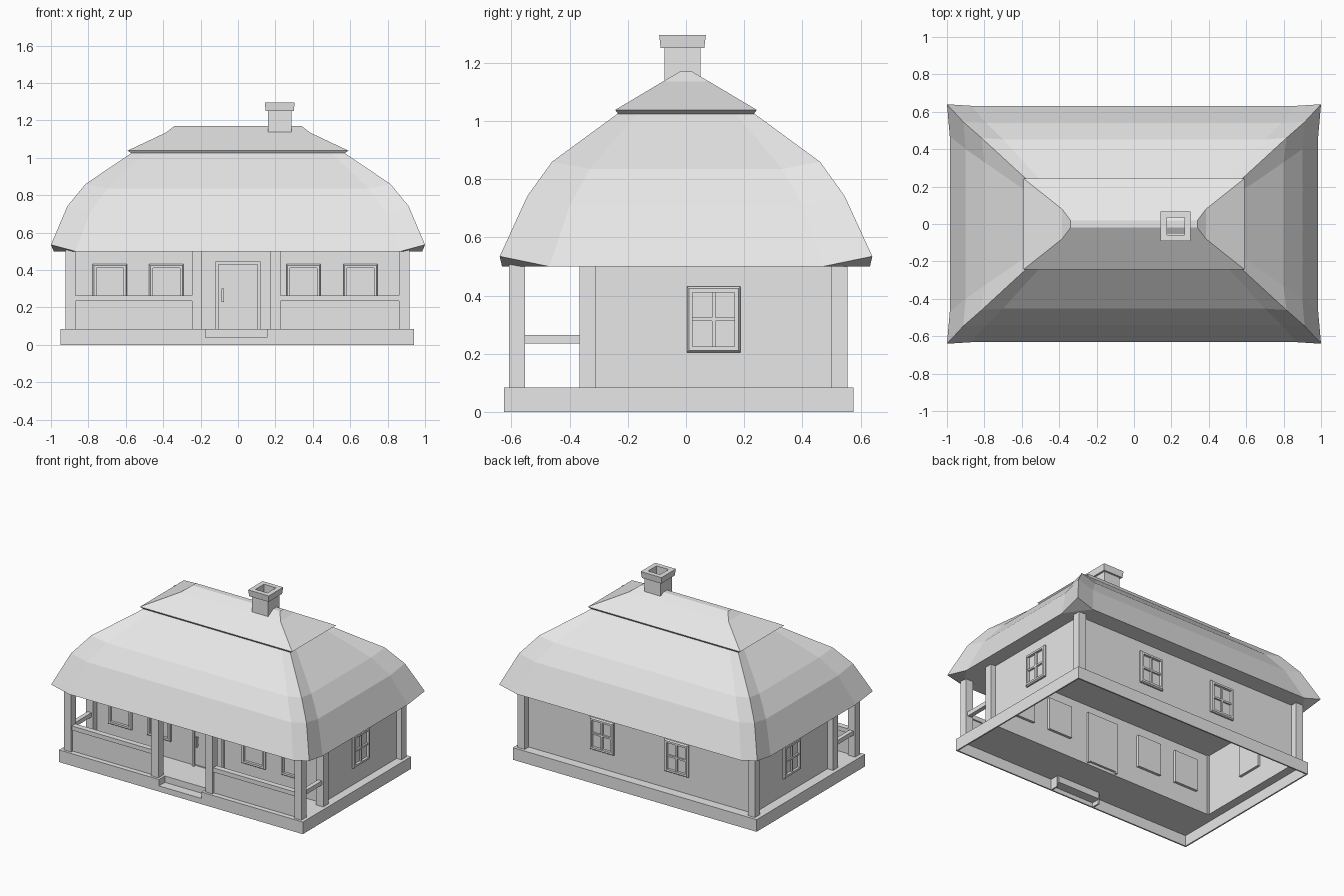
import bpy, bmesh
from math import pi

if "Cube" in bpy.data.objects:
    bpy.data.objects.remove(bpy.data.objects["Cube"], do_unlink=True)

plaster = bpy.data.materials.new("light grey")
plaster.use_nodes = True
grey = (0.8, 0.8, 0.8, 1)
plaster.diffuse_color = grey
plaster.node_tree.nodes["Principled BSDF"].inputs["Base Color"].default_value = grey


def finish(name, bm, location=(0, 0, 0), turn=0):
    mesh = bpy.data.meshes.new(name)
    bmesh.ops.recalc_face_normals(bm, faces=bm.faces)
    bm.to_mesh(mesh)
    bm.free()
    mesh.materials.append(plaster)
    obj = bpy.data.objects.new(name, mesh)
    obj.location = location
    obj.rotation_euler.z = turn
    bpy.context.collection.objects.link(obj)
    return obj


def add_box(bm, x0, x1, y0, y1, z0, z1):
    verts = bmesh.ops.create_cube(bm, size=1)["verts"]
    for v in verts:
        v.co.x = x1 if v.co.x > 0 else x0
        v.co.y = y1 if v.co.y > 0 else y0
        v.co.z = z1 if v.co.z > 0 else z0
    return verts


def boxes(name, parts, **place):
    bm = bmesh.new()
    for part in parts:
        add_box(bm, *part)
    return finish(name, bm, **place)


def add_rings(bm, rings, cap_bottom=False, cap_top=False):
    """Skin a stack of closed rings that share a point count."""
    loops = [[bm.verts.new(p) for p in ring] for ring in rings]
    for low, high in zip(loops, loops[1:]):
        for i in range(len(low)):
            j = (i + 1) % len(low)
            bm.faces.new((low[i], low[j], high[j], high[i]))
    if cap_bottom:
        bm.faces.new(loops[0][::-1])
    if cap_top:
        bm.faces.new(loops[-1])
    return loops


def rectangle(hx, hy, z, cx=0, cy=0):
    return [(cx + sx * hx, cy + sy * hy, z)
            for sx, sy in ((-1, -1), (1, -1), (1, 1), (-1, 1))]


# Key dimensions
LEFT, RIGHT, FRONT, BACK = -0.95, 0.94, -0.625, 0.575
FLOOR, EAVE, SKIN = 0.085, 0.5, 0.01
WALL_X, WALL_FRONT, WALL_BACK = 0.88, -0.32, 0.51
STEP_L, STEP_R, STEP_BACK, STEP_Z = -0.175, 0.155, -0.56, 0.04

# Hollow plinth with porch deck, open underneath the house
UNDER = FLOOR - SKIN
boxes("plinth", [
    (LEFT, LEFT + SKIN, FRONT, BACK, 0, FLOOR),
    (RIGHT - SKIN, RIGHT, FRONT, BACK, 0, FLOOR),
    (LEFT, RIGHT, BACK - SKIN, BACK, 0, FLOOR),
    (LEFT, STEP_L, FRONT, FRONT + SKIN, 0, FLOOR),
    (STEP_R, RIGHT, FRONT, FRONT + SKIN, 0, FLOOR),
    (LEFT, STEP_L, FRONT, WALL_FRONT, UNDER, FLOOR),
    (STEP_R, RIGHT, FRONT, WALL_FRONT, UNDER, FLOOR),
    (STEP_L, STEP_R, STEP_BACK, WALL_FRONT, UNDER, FLOOR),
    (LEFT, RIGHT, WALL_BACK, BACK, UNDER, FLOOR),
    (LEFT, -WALL_X, WALL_FRONT, WALL_BACK, UNDER, FLOOR),
    (WALL_X, RIGHT, WALL_FRONT, WALL_BACK, UNDER, FLOOR)])

boxes("entrance_step", [
    (STEP_L, STEP_R, FRONT, STEP_BACK, STEP_Z - SKIN, STEP_Z),
    (STEP_L, STEP_R, FRONT, FRONT + SKIN, 0, STEP_Z),
    (STEP_L, STEP_R, STEP_BACK, STEP_BACK + SKIN, STEP_Z - SKIN, FLOOR),
    (STEP_L - SKIN, STEP_L, FRONT, STEP_BACK, 0, FLOOR),
    (STEP_R, STEP_R + SKIN, FRONT, STEP_BACK, 0, FLOOR)])

# House walls, an open shell
bm = bmesh.new()
middle, half = (WALL_FRONT + WALL_BACK) / 2, (WALL_BACK - WALL_FRONT) / 2
add_rings(bm, [rectangle(WALL_X, half, z, cy=middle) for z in (UNDER, EAVE)])
finish("house_walls", bm)

# Posts
POST = 0.055
for name, y in (("front", -0.608), ("porch_back", -0.365), ("rear", 0.5)):
    for side, x in (("right", -0.923), ("left", 0.862)):
        boxes(f"{name}_{side}_post", [(x, x + POST, y, y + POST, UNDER, EAVE + 0.03)])
for side, x in (("right", -0.247), ("left", 0.173)):
    boxes(f"entrance_{side}_post", [(x, x + POST, -0.608, -0.608 + POST, UNDER, EAVE)])

# Porch parapets and side rails
RAIL = 0.265
for side, x0, x1 in (("right", -0.87, -0.245), ("left", 0.225, 0.865)):
    boxes(f"parapet_{side}", [(x0, x1, -0.59, -0.57, UNDER, RAIL - 0.03),
                              (x0, x1, -0.6, -0.56, RAIL - 0.03, RAIL)])
for side, x in (("right", -0.91), ("left", 0.875)):
    boxes(f"side_rail_{side}", [(x, x + 0.03, -0.555, -0.36, RAIL - 0.03, RAIL)])


# Windows: bevelled frame through the wall, pane, optional glazing bars
def window(name, x, y, turn, bars=True):
    bm = bmesh.new()
    hw, hh, rim, out = 0.092, 0.113, 0.02, 0.018

    def ring(inset, depth):
        return [(a, depth, b) for a, b, _ in rectangle(hw - inset, hh - inset, 0)]

    add_rings(bm, [ring(0, out), ring(0, -out / 2), ring(rim / 3, -out),
                   ring(rim, -out), ring(rim, out / 2)], cap_bottom=True, cap_top=True)
    if bars:
        bar = 0.006
        add_box(bm, -bar, bar, -out + bar, out / 2, rim - hh, hh - rim)
        add_box(bm, rim - hw, hw - rim, -out + bar, out / 2, -bar, bar)
    finish(name, bm, location=(x, y, 0.318), turn=turn)


for i, x in enumerate((-0.685, -0.383, 0.35, 0.655)):
    window(f"front_window_{i + 1}", x, WALL_FRONT, 0, bars=False)
for i, x in enumerate((-0.29, 0.29)):
    window(f"back_window_{i + 1}", x, WALL_BACK, pi)
window("left_window", WALL_X, 0.095, pi / 2)
window("right_window", -WALL_X, 0.095, -pi / 2)

# Door with frame and handle
DOOR_X, DOOR_TOP, TRIM = 0.12, 0.445, 0.015
y0, y1 = WALL_FRONT - 0.018, WALL_FRONT + 0.015
boxes("door_frame", [
    (-DOOR_X, TRIM - DOOR_X, y0, y1, FLOOR, DOOR_TOP),
    (DOOR_X - TRIM, DOOR_X, y0, y1, FLOOR, DOOR_TOP),
    (-DOOR_X, DOOR_X, y0, y1, DOOR_TOP - TRIM, DOOR_TOP)])
boxes("door", [(TRIM - DOOR_X, DOOR_X - TRIM, y0 + SKIN, y1, FLOOR + SKIN, DOOR_TOP - TRIM)])
boxes("door_handle", [(-0.087, -0.075, y0 - 0.012, y0, 0.23, 0.3),
                      (-0.085, -0.077, y0, y0 + SKIN, 0.235, 0.245),
                      (-0.085, -0.077, y0, y0 + SKIN, 0.285, 0.295)])


# Thatched roof: every ring has flared corners and slightly lower middles
def roof_ring(corner, mid, a, b):
    quarter = [(mid[0], b, mid[2]), corner, (a, mid[1], mid[2])]
    points = []
    for sx, sy in ((1, 1), (-1, 1), (-1, -1), (1, -1)):
        part = quarter if sx * sy > 0 else quarter[::-1]
        points += [(sx * x, sy * y, z) for x, y, z in part]
    return points


rings = [
    roof_ring((1, 0.64, 0.535), (0.985, 0.632, EAVE), 0.87, 0.47),
    roof_ring((0.912, 0.545, 0.742), (0.9, 0.54, 0.71), 0.79, 0.4),
    roof_ring((0.815, 0.46, 0.86), (0.8, 0.452, 0.835), 0.7, 0.33),
    roof_ring((0.57, 0.235, 1.025), (0.568, 0.233, 1.025), 0.5, 0.17)]
bm = bmesh.new()
eave = add_rings(bm, rings, cap_top=True)[0]
for i in range(1, 12, 3):
    bm.faces.new((eave[i - 1], eave[i], eave[i + 1]))
bm.faces.new([v for i, v in enumerate(eave) if i % 3 != 1])
finish("thatched_roof", bm)

# Ridge cap with a lip
bm = bmesh.new()
add_rings(bm, [rectangle(hx, hy, z) for hx, hy, z in (
    (0.565, 0.23, 1.02), (0.59, 0.243, 1.038), (0.385, 0.08, 1.135), (0.34, 0.02, 1.17))],
    cap_bottom=True, cap_top=True)
finish("ridge_cap", bm)

# Chimney with a hollow flue and flared crown
bm = bmesh.new()
add_rings(bm, [rectangle(h, h, z, 0.223, -0.012) for h, z in (
    (0.062, 1.08), (0.062, 1.25), (0.075, 1.25), (0.08, 1.295),
    (0.047, 1.295), (0.047, 1.15))], cap_bottom=True, cap_top=True)
finish("chimney", bm)
